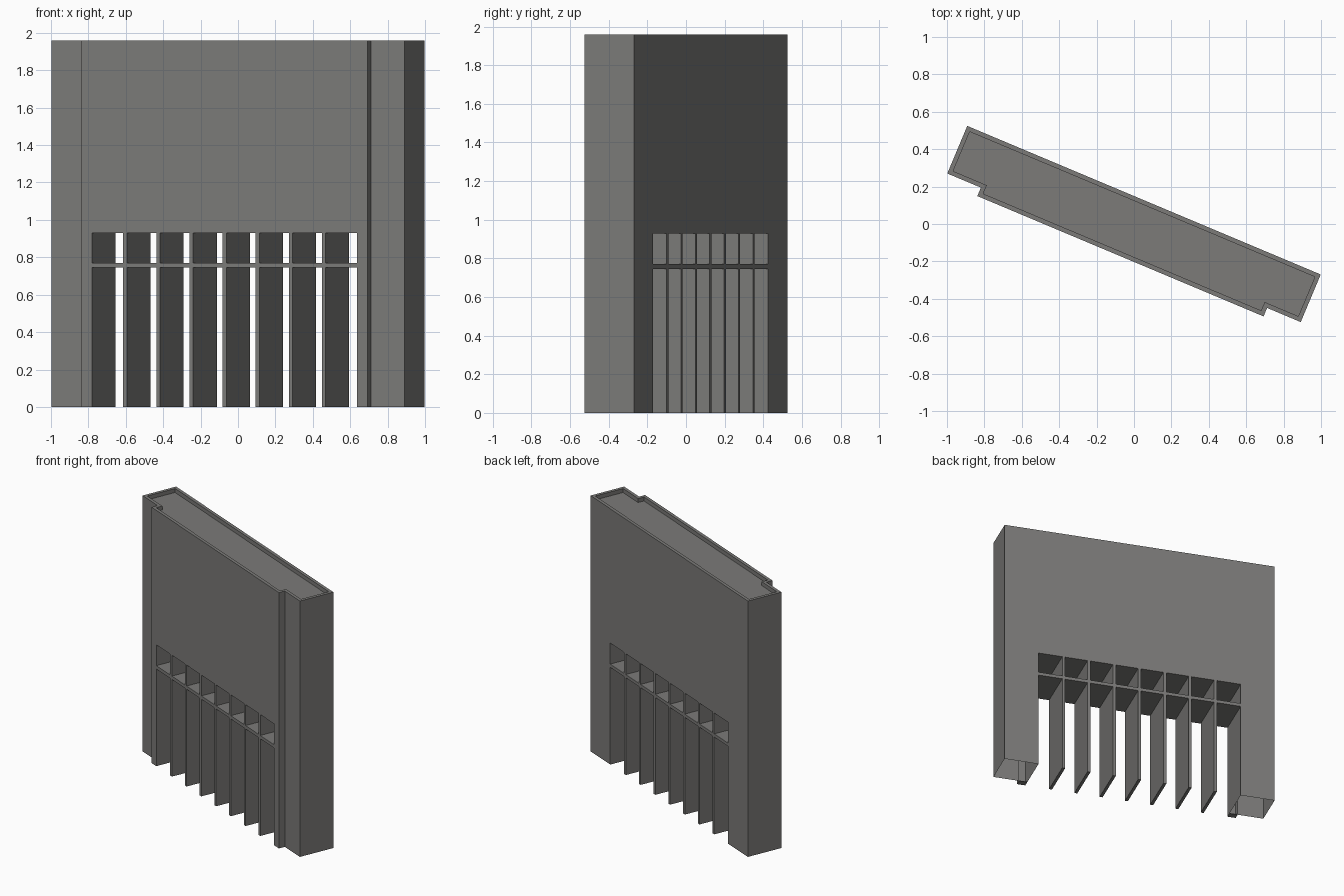
import bpy, bmesh, math
from mathutils import Matrix

if "Cube" in bpy.data.objects:
    bpy.data.objects.remove(bpy.data.objects["Cube"])

ROT = Matrix.Rotation(math.radians(-22.8), 4, 'Z')
A, D = 1.025, 0.138      # half length, half depth of the slab
W, P = 0.83, 0.187       # half width and front reach of the raised panel
O = 0.768                # half width of the opening
H, TOP, RIM, DIP = 1.96, 0.93, 0.024, 0.03

mat = bpy.data.materials.new("concrete_grey")
mat.diffuse_color = (0.2, 0.197, 0.19, 1)
mat.use_nodes = True
mat.node_tree.nodes["Principled BSDF"].inputs["Base Color"].default_value = mat.diffuse_color


def finish(name, bm):
    bmesh.ops.recalc_face_normals(bm, faces=bm.faces[:])
    bm.transform(ROT)
    me = bpy.data.meshes.new(name)
    bm.to_mesh(me)
    bm.free()
    me.materials.append(mat)
    ob = bpy.data.objects.new(name, me)
    bpy.context.collection.objects.link(ob)
    return ob


def box(name, u0, u1, v0, v1, z0, z1):
    bm = bmesh.new()
    bmesh.ops.create_cube(bm, size=1)
    for v in bm.verts:
        v.co.x = u1 if v.co.x > 0 else u0
        v.co.y = v1 if v.co.y > 0 else v0
        v.co.z = z1 if v.co.z > 0 else z0
    return finish(name, bm)


# Building shell: stepped outline, opening below, parapet and sunken roof above
outline = [(-A, -D), (-W, -D), (-W, -P), (-O, -P), (O, -P), (W, -P),
           (W, -D), (A, -D), (A, D), (O, D), (-O, D), (-A, D)]
inner = [(u - math.copysign(RIM, u), v - math.copysign(RIM, v)) for u, v in outline]
bm = bmesh.new()
rings = [[bm.verts.new((u, v, z)) for u, v in pts] for pts, z in
         ((outline, 0), (outline, TOP), (outline, H), (inner, H), (inner, H - DIP))]
n = len(outline)
for k in range(4):
    for i in range(n):
        if k == 0 and i in (3, 9):       # leave the opening free
            continue
        j = (i + 1) % n
        bm.faces.new((rings[k][i], rings[k][j], rings[k + 1][j], rings[k + 1][i]))
bm.faces.new(rings[4])                   # roof
low, mid = rings[0], rings[1]
bm.faces.new((mid[3], mid[4], mid[9], mid[10]))     # opening ceiling
for a, b in ((3, 10), (4, 9)):                      # opening side walls
    bm.faces.new((low[a], low[b], mid[b], mid[a]))
finish("building_shell", bm)

# Feet of the raised panel (the piers themselves are open underneath)
for s, side in ((-1, "left"), (1, "right")):
    us = sorted((s * O, s * W))
    box(side + "_panel_foot", us[0], us[1], -P, -D, 0, 0.004)

# Upright fins dividing the opening into eight bays
T = 0.022
for i in range(1, 8):
    u = -O + i * O / 4
    box("fin_%d" % i, u - T / 2, u + T / 2, -P, D, 0, TOP)

# Crossing shelf through the fins
box("cross_shelf", -O, O, -P, D, 0.745, 0.77)
